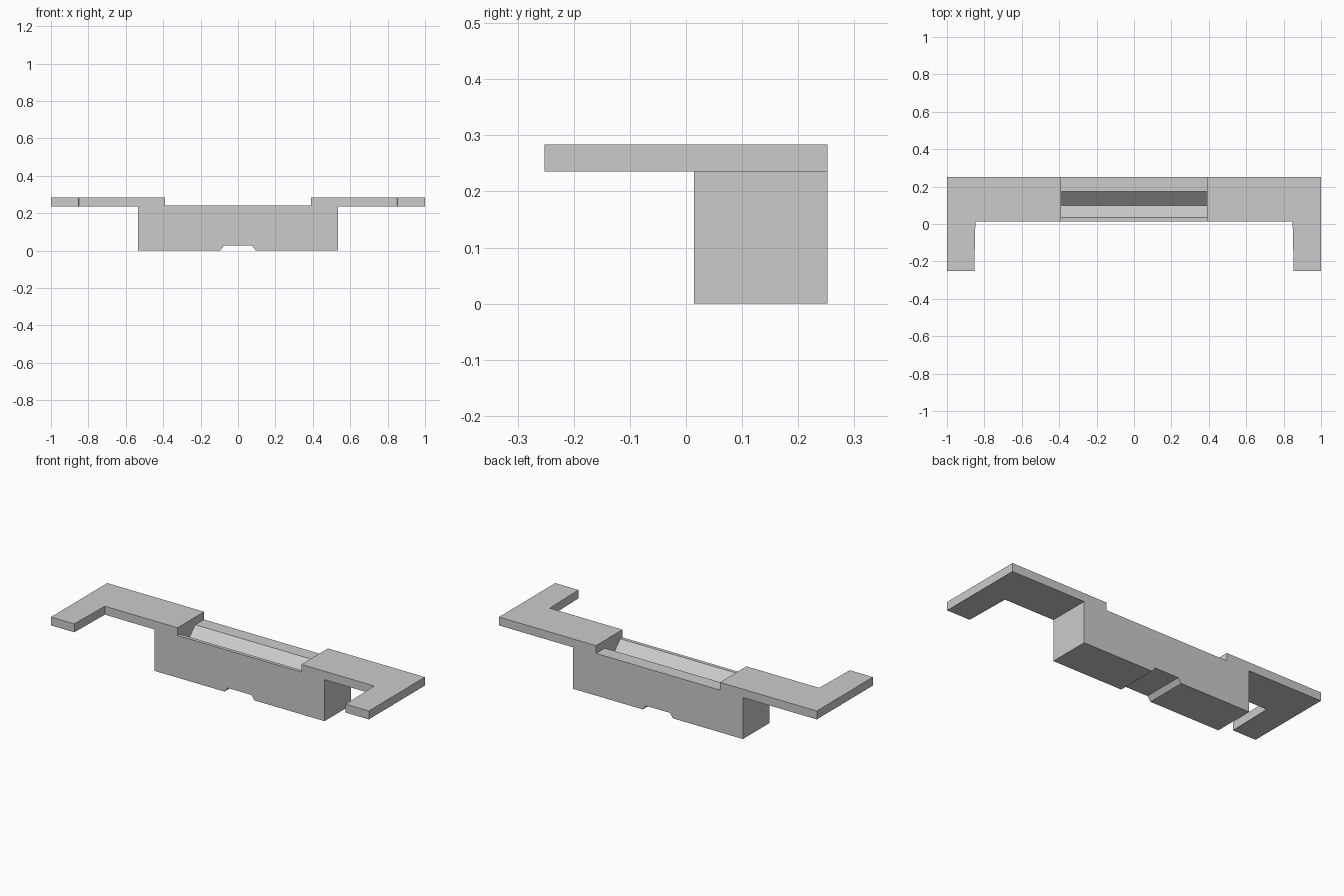
import bpy, bmesh
from mathutils import Vector

if "Cube" in bpy.data.objects:
    bpy.data.objects.remove(bpy.data.objects["Cube"])

grey = bpy.data.materials.new("plain grey")
grey.diffuse_color = (0.6, 0.6, 0.6, 1)
grey.use_nodes = True
grey.node_tree.nodes["Principled BSDF"].inputs["Base Color"].default_value = grey.diffuse_color


def prism(name, outline, offset):
    """Extrude a closed 3D outline by an offset vector."""
    bm = bmesh.new()
    face = bm.faces.new([bm.verts.new(p) for p in outline])
    ext = bmesh.ops.extrude_face_region(bm, geom=[face])
    moved = [v for v in ext["geom"] if isinstance(v, bmesh.types.BMVert)]
    bmesh.ops.translate(bm, verts=moved, vec=Vector(offset))
    bmesh.ops.recalc_face_normals(bm, faces=bm.faces)
    mesh = bpy.data.meshes.new(name)
    bm.to_mesh(mesh)
    bm.free()
    mesh.materials.append(grey)
    obj = bpy.data.objects.new(name, mesh)
    bpy.context.collection.objects.link(obj)
    return obj


FRONT, BACK = 0.014, 0.2525
TOP, FLOOR, UNDER = 0.284, 0.24, 0.236

# Body: stepped front profile with the drain notch along the bottom
half = [(0.075, 0.026), (0.095, 0), (0.535, 0), (0.535, TOP), (0.39, TOP), (0.39, FLOOR)]
profile = half + [(-x, z) for x, z in reversed(half)]
body = prism("body", [(x, FRONT, z) for x, z in profile], (0, BACK - FRONT, 0))

# V-shaped trough sunk into the lowered middle
e = 0.02
vee = [(0.035 - e, FLOOR + e), (0.1, FLOOR - 0.068), (0.175 + e, FLOOR + e)]
cutter = prism("trough_cutter", [(-0.3899, y, z) for y, z in vee], (0.7798, 0, 0))
cutter.hide_render = True
cut = body.modifiers.new("trough", 'BOOLEAN')
cut.operation = 'DIFFERENCE'
cut.solver = 'EXACT'
cut.object = cutter
bpy.context.view_layer.objects.active = body
bpy.ops.object.modifier_apply(modifier=cut.name)
bpy.data.objects.remove(cutter)

# L-shaped side wings
for side, s in (("left", -1), ("right", 1)):
    plan = [(0.535, BACK), (1, BACK), (1, -BACK), (0.854, -BACK), (0.848, FRONT), (0.535, FRONT)]
    prism(side + "_wing", [(s * x, y, UNDER) for x, y in plan], (0, 0, TOP - UNDER))
